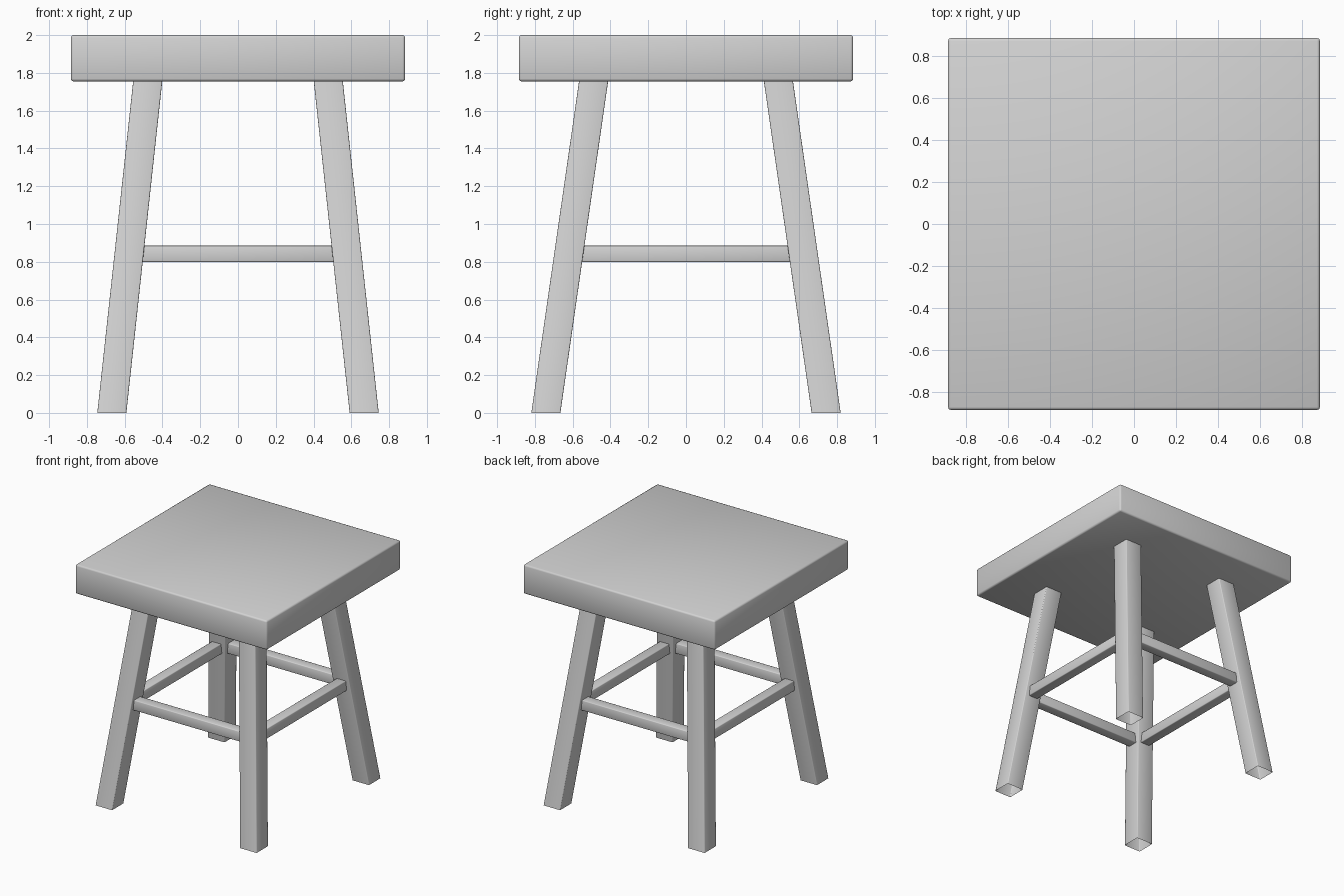
import bpy
import bmesh
from mathutils import Vector

cube = bpy.data.objects.get("Cube")
if cube:
    bpy.data.objects.remove(cube, do_unlink=True)

GREY = (0.65, 0.65, 0.65, 1.0)
material = bpy.data.materials.new("plain grey")
material.use_nodes = True
material.diffuse_color = GREY
material.node_tree.nodes["Principled BSDF"].inputs["Base Color"].default_value = GREY

SEAT_BOTTOM, SEAT_TOP, SEAT_HALF = 1.755, 2.0, 0.885
LEG_HALF = 0.077
LEG_FOOT = Vector((0.668, 0.742, 0.0))
LEG_HEAD = Vector((0.477, 0.488, SEAT_BOTTOM + 0.01))
RAIL_Z, RAIL_HALF = 0.842, 0.043


def finish(name, bm, bevel, edges):
    """Soften the chosen edges and turn the mesh into a smooth object."""
    bmesh.ops.bevel(bm, geom=edges, offset=bevel, segments=2,
                    profile=0.5, affect='EDGES')
    bmesh.ops.recalc_face_normals(bm, faces=bm.faces)
    for face in bm.faces:
        face.smooth = True
    mesh = bpy.data.meshes.new(name)
    bm.to_mesh(mesh)
    bm.free()
    mesh.materials.append(material)
    obj = bpy.data.objects.new(name, mesh)
    bpy.context.collection.objects.link(obj)
    return obj


def box(name, center, half, bevel):
    bm = bmesh.new()
    bmesh.ops.create_cube(bm, size=2)
    for v in bm.verts:
        v.co = Vector(center) + v.co * Vector(half)
    return finish(name, bm, bevel, bm.edges[:])


def leg(name, sx, sy):
    """Slanted square tube with level, open ends."""
    bm = bmesh.new()
    bmesh.ops.create_cube(bm, size=2)
    caps = [f for f in bm.faces if abs(f.normal.z) > 0.5]
    bmesh.ops.delete(bm, geom=caps, context='FACES_ONLY')
    for v in bm.verts:
        end = LEG_HEAD if v.co.z > 0 else LEG_FOOT
        v.co = Vector((sx * end.x + v.co.x * LEG_HALF,
                       sy * end.y + v.co.y * LEG_HALF, end.z))
    long_edges = [e for e in bm.edges if len(e.link_faces) == 2]
    return finish(name, bm, 0.006, long_edges)


# Thick square seat
box("seat", (0, 0, (SEAT_TOP + SEAT_BOTTOM) / 2),
    (SEAT_HALF, SEAT_HALF, (SEAT_TOP - SEAT_BOTTOM) / 2), 0.014)

# Four splayed legs
for sy, depth in ((-1, "front"), (1, "back")):
    for sx, side in ((-1, "right"), (1, "left")):
        leg(f"{depth}_{side}_leg", sx, sy)

# Rails joining the legs, ending just inside them
mid = LEG_FOOT.lerp(LEG_HEAD, RAIL_Z / LEG_HEAD.z)
reach = LEG_HALF - 0.02
for s, depth, side in ((-1, "front", "right"), (1, "back", "left")):
    box(f"{depth}_rail", (0, s * mid.y, RAIL_Z),
        (mid.x - reach, RAIL_HALF, RAIL_HALF), 0.006)
    box(f"{side}_rail", (s * mid.x, 0, RAIL_Z),
        (RAIL_HALF, mid.y - reach, RAIL_HALF), 0.006)
